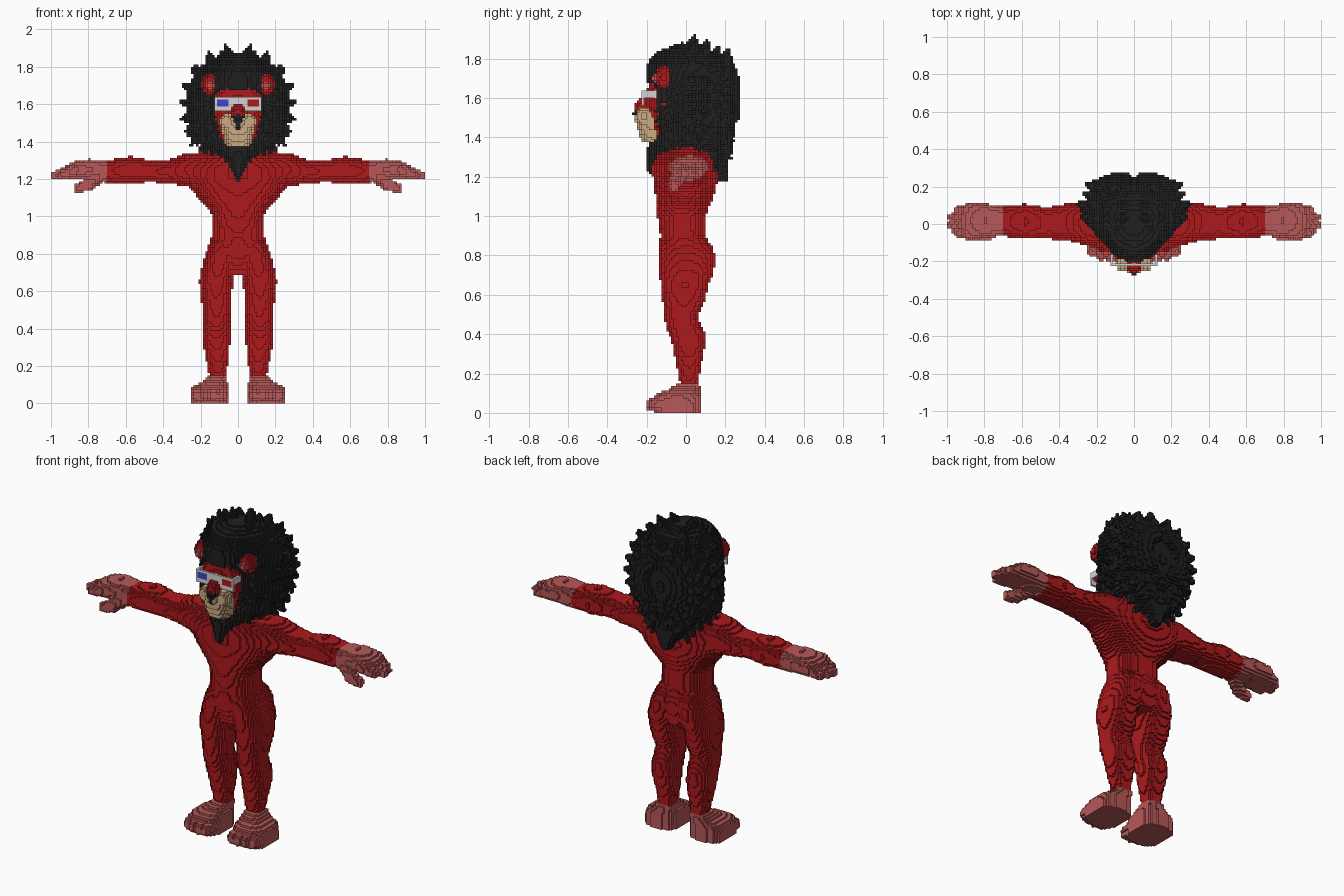
import bpy, math, random
from mathutils import Vector

random.seed(4)
H = 0.0125          # edge of one block
cells = {}          # (i, j, k) -> part name; right half only, mirrored at the end


def fill(part, lo, hi, test, paint=False):
    """Fill every block in a box whose centre passes the test."""
    r = [range(math.floor(a / H), math.ceil(b / H) + 1) for a, b in zip(lo, hi)]
    for i in r[0]:
        if i < 0:
            continue
        for j in r[1]:
            for k in r[2]:
                if k >= 0 and (not paint or (i, j, k) in cells):
                    if test((i + .5) * H, (j + .5) * H, (k + .5) * H):
                        cells[i, j, k] = part


def loft(part, rows, axis='z', p=2.3, mid=.5, pf=None):
    """Rows: (position, centre, half width, y low, y high); pf is the front roundness."""
    def test(x, y, z):
        t, u = (z, x) if axis == 'z' else (x, z)
        for a, b in zip(rows, rows[1:]):
            if a[0] <= t <= b[0]:
                f = (t - a[0]) / (b[0] - a[0])
                _, c, w, y0, y1 = [m + (n - m) * f for m, n in zip(a, b)]
                ym = y0 + (y1 - y0) * mid
                ry = (ym - y0) if y < ym else (y1 - ym)
                e = pf if pf and y < ym else p
                return (abs(u - c) / w) ** e + (abs(y - ym) / ry) ** e <= 1
        return False
    t0, t1 = rows[0][0], rows[-1][0]
    u0, u1 = min(r[1] - r[2] for r in rows), max(r[1] + r[2] for r in rows)
    y0, y1 = min(r[3] for r in rows), max(r[4] for r in rows)
    if axis == 'z':
        fill(part, (u0, y0, t0), (u1, y1, t1), test)
    else:
        fill(part, (t0, y0, u0), (t1, y1, u1), test)


def cone(part, a, b, ra, rb):
    """Rounded tapering rod from a to b."""
    a, b, r = Vector(a), Vector(b), max(ra, rb)
    d = b - a

    def test(x, y, z):
        q = Vector((x, y, z)) - a
        f = min(1, max(0, q.dot(d) / d.length_squared))
        return (q - d * f).length <= ra + (rb - ra) * f
    fill(part, [min(m, n) - r for m, n in zip(a, b)],
         [max(m, n) + r for m, n in zip(a, b)], test)


def ellipsoid(part, c, r):
    fill(part, [m - n for m, n in zip(c, r)], [m + n for m, n in zip(c, r)],
         lambda *q: sum(((s - m) / n) ** 2 for s, m, n in zip(q, c, r)) <= 1)


def box(part, lo, hi):
    fill(part, lo, hi, lambda *q: all(a <= s <= b for s, a, b in zip(q, lo, hi)))


# torso
loft('body', [(.69, 0, .12, -.10, .12), (.8, 0, .165, -.14, .14), (.9, 0, .14, -.13, .10),
              (1.0, 0, .137, -.145, .10), (1.05, 0, .165, -.15, .12), (1.1, 0, .215, -.155, .14),
              (1.15, 0, .255, -.16, .155), (1.2, 0, .275, -.17, .16), (1.26, 0, .27, -.17, .155),
              (1.31, 0, .24, -.15, .15), (1.36, 0, .15, -.08, .10)])
# legs
loft('body', [(.14, .107, .047, -.028, .068), (.2, .109, .052, -.04, .068), (.28, .113, .068, -.055, .085),
              (.35, .117, .075, -.068, .098), (.41, .117, .074, -.092, .095), (.44, .116, .073, -.105, .08),
              (.49, .115, .076, -.108, .055), (.56, .115, .08, -.118, .095), (.65, .118, .09, -.128, .115),
              (.71, .108, .09, -.135, .142), (.8, .09, .085, -.14, .147), (.85, .08, .075, -.13, .135),
              (.89, .075, .06, -.11, .10)])
# arms
loft('body', [(.1, 1.22, .12, -.12, .13), (.2, 1.235, .11, -.13, .12), (.27, 1.25, .09, -.11, .115),
              (.37, 1.24, .065, -.085, .108), (.46, 1.242, .058, -.08, .088),
              (.58, 1.248, .073, -.08, .108), (.7, 1.24, .06, -.065, .095)], axis='x')
# hands with four fingers and a thumb
loft('hands', [(.7, 1.24, .06, -.065, .095), (.8, 1.25, .057, -.07, .11), (.88, 1.245, .047, -.078, .11),
               (.92, 1.235, .035, -.07, .10)], axis='x', p=2.6)
for y, tip in ((-.055, .945), (-.008, .978), (.04, .972), (.083, .94)):
    cone('hands', (.87, y, 1.248), (tip, y * .85, 1.218), .034, .024)
cone('hands', (.75, -.03, 1.21), (.80, -.06, 1.175), .042, .034)
cone('hands', (.80, -.06, 1.17), (.855, -.06, 1.15), .034, .025)
# feet with four toes
loft('feet', [(0, .152, .1, -.16, .07), (.05, .152, .1, -.16, .07), (.09, .147, .095, -.16, .07),
              (.115, .125, .068, -.10, .07), (.155, .107, .05, -.03, .068)], p=3.5)
for x, y in ((.09, -.165), (.132, -.168), (.175, -.163), (.213, -.145)):
    cone('feet', (x, -.08, .055), (x, y, .042), .038, .035)

# mane: main mass
loft('mane', [(1.17, 0, .02, -.15, .215), (1.23, 0, .065, -.20, .215), (1.32, 0, .15, -.20, .22),
              (1.38, 0, .205, -.19, .225), (1.42, 0, .225, -.16, .23), (1.5, 0, .25, -.14, .235),
              (1.66, 0, .255, -.15, .24), (1.675, 0, .25, -.205, .24), (1.77, 0, .225, -.20, .21),
              (1.83, 0, .17, -.155, .16), (1.87, 0, .075, -.06, .07)], p=2.6, mid=.66, pf=1.82)
# mane: rings of pointed locks
for y, sx, sz, a0 in ((-.10, .5, .82, 14), (-.04, .75, .93, 21), (.02, .93, 1, 12), (.085, 1.01, .95, 12),
                      (.14, .9, .86, 21), (.19, .84, .8, 13), (.22, .6, .6, 22)):
    for m in range(7):
        a = math.radians(a0 + m * 18)
        ext = .305 + .04 * max(0, math.cos(a))
        ex, ez = ext * sx * math.sin(a), ext * sz * math.cos(a)
        cone('mane', (.7 * ex, y, 1.58 + .7 * ez), (ex, y + .025, 1.58 + ez), .06, .008)
# mane: locks hanging down the back
for n in range(45):
    x, z = random.uniform(0, .2), random.uniform(1.34, 1.76)
    x *= min(1, (z - 1.2) / .3)
    y = .2 - 1.2 * x * x - .08 * max(0, 1.5 - z)
    cone('mane', (x, y - .01, z), (x * 1.08, y + .045, z - .06), .045, .008)
# mane: locks down the sides towards chest and back
for z, x in ((1.5, .24), (1.43, .215), (1.37, .18), (1.32, .13), (1.28, .09)):
    for y, s in ((-.1, .62), (-.02, .85), (.06, 1), (.14, .95)):
        cone('mane', (x * s - .03, y, z + .03), (x * s + .035, y + .01, z - .045), .045, .008)

# ears
ellipsoid('ears', (.152, -.115, 1.705), (.046, .042, .056))
ellipsoid('inner_ears', (.15, -.152, 1.70), (.022, .02, .03))
# face, brow and nose bridge
loft('face', [(1.40, 0, .085, -.17, 0), (1.46, 0, .115, -.18, 0), (1.55, 0, .132, -.195, 0),
              (1.64, 0, .132, -.195, 0), (1.685, 0, .11, -.185, 0)], p=3)
cone('face', (0, -.165, 1.63), (0, -.228, 1.545), .035, .04)
# muzzle, cheeks and nose
loft('muzzle', [(1.38, 0, .065, -.225, -.1), (1.42, 0, .077, -.24, -.1), (1.49, 0, .09, -.26, -.1),
                (1.515, 0, .085, -.26, -.1)], p=2.5)
ellipsoid('muzzle', (.06, -.21, 1.505), (.036, .045, .048))
cone('nose', (0, -.24, 1.52), (0, -.24, 1.50), .03, .022)
fill('nose', (0, -.29, 1.45), (.06, -.2, 1.54),
     lambda x, y, z: 1.455 < z < 1.535 and x < (z - 1.445) * .38 and y < -.2, paint=True)
# card glasses with coloured lenses
box('glasses', (0, -.225, 1.588), (.126, -.2125, 1.638))
box('glasses', (.034, -.225, 1.563), (.126, -.2125, 1.60))
box('glasses', (.1126, -.225, 1.605), (.126, -.11, 1.635))
box('lenses', (.05, -.225, 1.588), (.11, -.2125, 1.625))

# flat colours
COLOURS = {'red fur': (.42, .010, .012), 'pink skin': (.47, .098, .098), 'black hair': (.014, .014, .014),
           'tan': (.60, .41, .22), 'card white': (.65, .65, .65), 'blue lens': (.055, .055, .60),
           'red lens': (.42, .010, .012), 'ear pink': (.58, .08, .07)}
mats = {}
for name, rgb in COLOURS.items():
    mats[name] = bpy.data.materials.new(name)
    mats[name].diffuse_color = (*rgb, 1)
PARTS = {'body': ['red fur'], 'hands': ['pink skin'], 'feet': ['pink skin'], 'mane': ['black hair'],
         'ears': ['red fur'], 'inner_ears': ['ear pink'], 'face': ['red fur'], 'muzzle': ['tan'],
         'nose': ['black hair'], 'glasses': ['card white'], 'lenses': ['blue lens', 'red lens']}

# mirror the half, then build each part from its exposed block sides
for (i, j, k), part in list(cells.items()):
    cells[-1 - i, j, k] = part
for part, names in PARTS.items():
    verts, faces, slots = {}, [], []
    for c in [c for c, q in cells.items() if q == part]:
        for ax in range(3):
            for s in (0, 1):
                nb = list(c)
                nb[ax] += 2 * s - 1
                if tuple(nb) in cells:
                    continue
                quad = []
                for u, v in ((0, 0), (1, 0), (1, 1), (0, 1)):
                    q = list(c)
                    q[ax] += s
                    q[(ax + 1) % 3] += u
                    q[(ax + 2) % 3] += v
                    quad.append(verts.setdefault(tuple(q), len(verts)))
                faces.append(quad if s else quad[::-1])
                slots.append(1 if len(names) > 1 and c[0] >= 0 else 0)
    me = bpy.data.meshes.new(part)
    me.from_pydata([[a * H for a in v] for v in verts], [], faces)
    for n in names:
        me.materials.append(mats[n])
    me.polygons.foreach_set('material_index', slots)
    me.update()
    bpy.context.collection.objects.link(bpy.data.objects.new(part, me))
